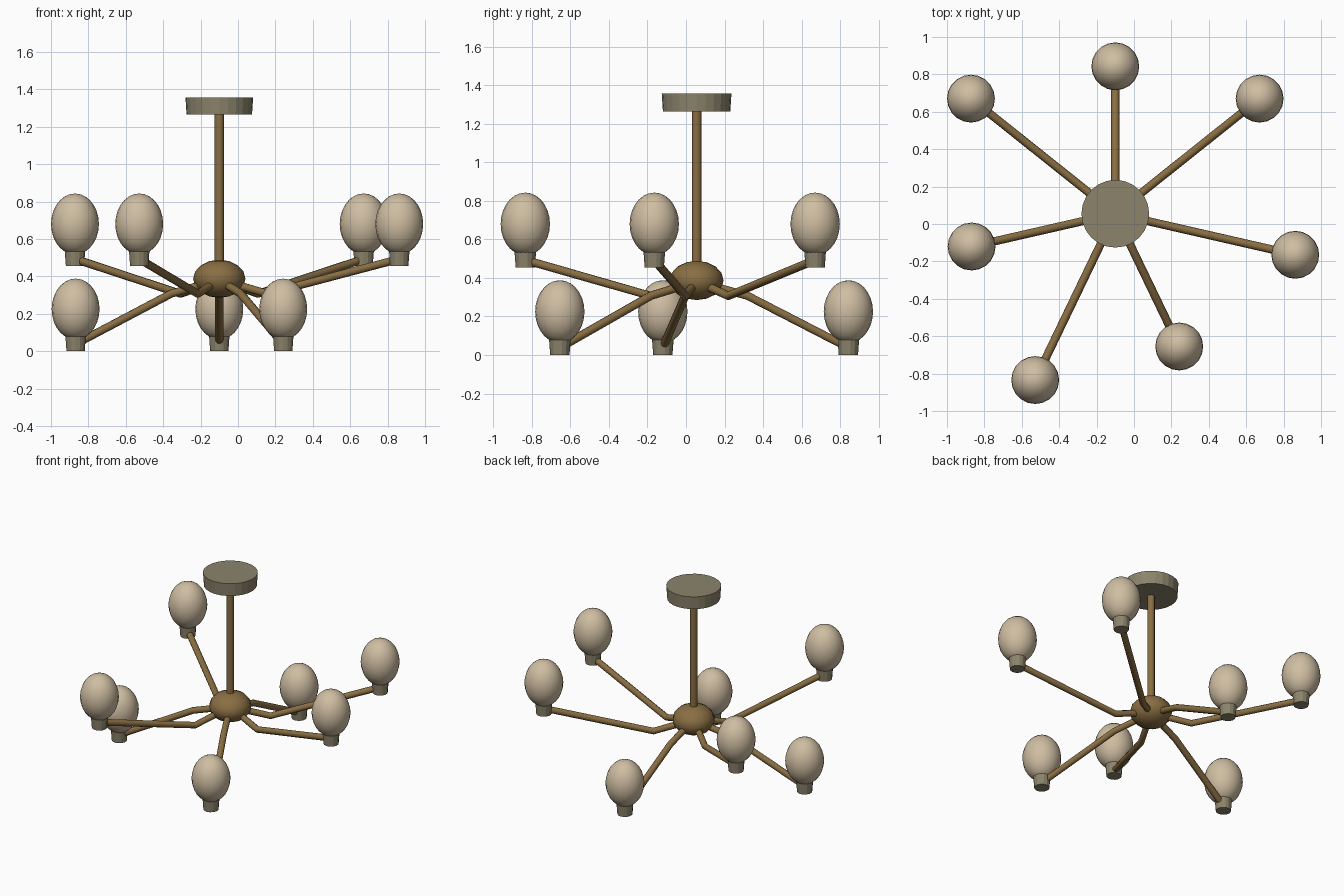
import bpy, bmesh, math
from mathutils import Vector, Matrix

if "Cube" in bpy.data.objects:
    bpy.data.objects.remove(bpy.data.objects["Cube"])


def material(name, colour):
    m = bpy.data.materials.new(name)
    m.use_nodes = True
    m.diffuse_color = (*colour, 1)
    m.node_tree.nodes["Principled BSDF"].inputs["Base Color"].default_value = (*colour, 1)
    return m


BRASS = material("aged brass", (0.25, 0.155, 0.055))
PEWTER = material("dull pewter", (0.26, 0.23, 0.15))
GLASS = material("warm cream glass", (0.62, 0.51, 0.36))

CENTRE = Vector((-0.1, 0.055, 0))


def finish(name, bm, mat, smooth_angle):
    mesh = bpy.data.meshes.new(name)
    bm.to_mesh(mesh)
    bm.free()
    obj = bpy.data.objects.new(name, mesh)
    bpy.context.collection.objects.link(obj)
    mesh.materials.append(mat)
    bpy.ops.object.select_all(action='DESELECT')
    obj.select_set(True)
    bpy.context.view_layer.objects.active = obj
    if smooth_angle:
        bpy.ops.object.shade_smooth_by_angle(angle=math.radians(smooth_angle))
    return obj


def drum(name, at, z0, z1, r0, r1, sides, mat, smooth_angle=0):
    bm = bmesh.new()
    place = Matrix.Translation(at + Vector((0, 0, (z0 + z1) / 2)))
    bmesh.ops.create_cone(bm, cap_ends=True, segments=sides, radius1=r0,
                          radius2=r1, depth=z1 - z0, matrix=place)
    return finish(name, bm, mat, smooth_angle)


def ellipsoid(name, at, radius, half_height, sides, rings, mat):
    bm = bmesh.new()
    place = Matrix.Translation(at) @ Matrix.Diagonal((radius, radius, half_height, 1))
    bmesh.ops.create_uvsphere(bm, u_segments=sides, v_segments=rings,
                              radius=1, matrix=place)
    return finish(name, bm, mat, 60)


def tube(name, points, radius, sides, mat):
    # Mitred sweep along a path lying in one vertical plane
    bm = bmesh.new()
    along = (points[-1] - points[0])
    side = Vector((-along.y, along.x, 0)).normalized()
    rings = []
    for i, p in enumerate(points):
        before = (p - points[max(i - 1, 0)]).normalized()
        after = (points[min(i + 1, len(points) - 1)] - p).normalized()
        up = (before + after).normalized().cross(side)
        turns = [2 * math.pi * k / sides for k in range(sides)]
        rings.append([bm.verts.new(p + radius * (side * math.cos(t) + up * math.sin(t)))
                      for t in turns])
    for a, b in zip(rings, rings[1:]):
        for k in range(sides):
            n = (k + 1) % sides
            bm.faces.new((a[k], a[n], b[n], b[k]))
    bm.faces.new(rings[0])
    bm.faces.new(rings[-1])
    bmesh.ops.recalc_face_normals(bm, faces=bm.faces)
    return finish(name, bm, mat, 40)


# Ceiling canopy, stem and hub
drum("ceiling_canopy", CENTRE, 1.265, 1.357, 0.175, 0.181, 24, PEWTER)
drum("stem", CENTRE, 0.4, 1.28, 0.025, 0.025, 12, BRASS, 40)
ellipsoid("hub", CENTRE + Vector((0, 0, 0.387)), 0.14, 0.102, 16, 8, BRASS)

# Seven arms, alternating high and low, each with a cup and an egg-shaped bulb
ARMS = 7
for i in range(ARMS):
    high = i % 2 == 0
    angle = math.pi / 2 + (i - 1) * 2 * math.pi / ARMS
    reach, base = (0.987, 0.455) if high else (0.788, 0.0)
    out = Vector((math.cos(angle), math.sin(angle), 0))

    def spot(r, z):
        return CENTRE + out * r + Vector((0, 0, z))

    path = [spot(0.05, 0.365), spot(0.14, 0.342), spot(0.265, 0.307),
            spot(reach, base + 0.038)]
    tube(f"arm_{i + 1}", path, 0.022, 10, BRASS)
    drum(f"bulb_cup_{i + 1}", spot(reach, 0), base, base + 0.08, 0.05, 0.056, 14, PEWTER)
    ellipsoid(f"bulb_{i + 1}", spot(reach, base + 0.225), 0.128, 0.163, 20, 14, GLASS)
